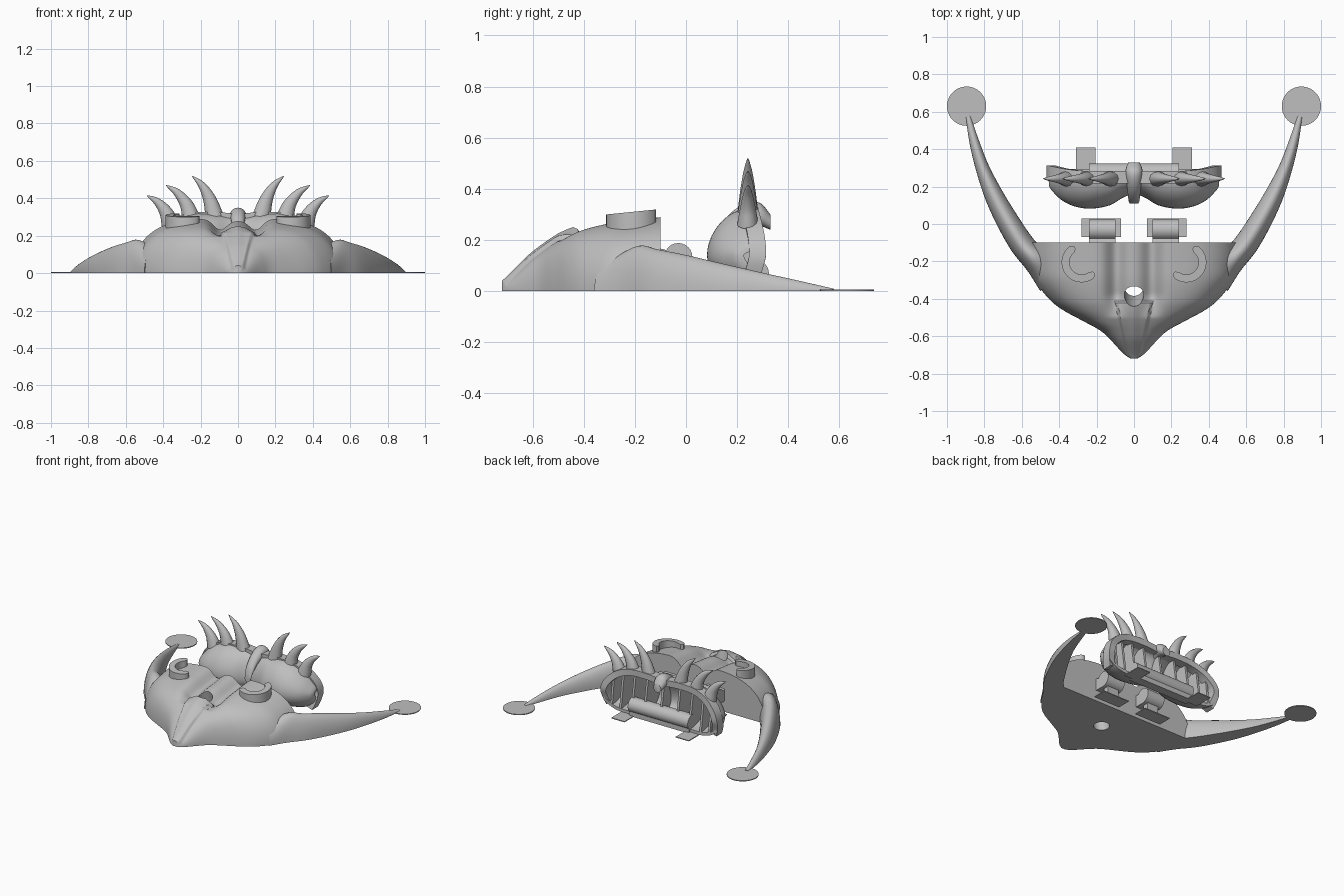
import bpy, bmesh, math
from math import sin, cos, pi, exp
from mathutils import Vector, Matrix

cube = bpy.data.objects.get("Cube")
if cube:
    bpy.data.objects.remove(cube, do_unlink=True)

grey = bpy.data.materials.new("plain_grey")
grey.use_nodes = True
grey.diffuse_color = (0.52, 0.52, 0.52, 1)
grey.node_tree.nodes["Principled BSDF"].inputs["Base Color"].default_value = grey.diffuse_color


def smooth(rows, steps):
    """Catmull-Rom resampling of rows of numbers."""
    rows = [Vector(r) for r in rows]
    ext = [rows[0] * 2 - rows[1]] + rows + [rows[-1] * 2 - rows[-2]]
    out = []
    for a, b, c, d in zip(ext, ext[1:], ext[2:], ext[3:]):
        for i in range(steps):
            t = i / steps
            out.append(b + (c - a) * (t / 2) + (a * 2 - b * 5 + c * 4 - d) * (t * t / 2)
                       + (b * 3 - a - c * 3 + d) * (t ** 3 / 2))
    return out + [rows[-1]]


def finish(name, bm, angle=40):
    bmesh.ops.recalc_face_normals(bm, faces=bm.faces)
    mesh = bpy.data.meshes.new(name)
    bm.to_mesh(mesh)
    bm.free()
    ob = bpy.data.objects.new(name, mesh)
    bpy.context.collection.objects.link(ob)
    mesh.materials.append(grey)
    shade(ob, angle)
    return ob


def shade(ob, angle=40):
    bpy.ops.object.select_all(action='DESELECT')
    ob.select_set(True)
    bpy.context.view_layer.objects.active = ob
    bpy.ops.object.shade_smooth_by_angle(angle=math.radians(angle))


def loft(name, rings, side=1):
    """Skin closed rings of points, capped at both ends; side -1 mirrors in x."""
    bm = bmesh.new()
    vs = [[bm.verts.new((p[0] * side, p[1], p[2])) for p in r] for r in rings]
    n = len(vs[0])
    for a, b in zip(vs, vs[1:]):
        for i in range(n):
            j = (i + 1) % n
            bm.faces.new((a[i], a[j], b[j], b[i]))
    bm.faces.new(vs[0])
    bm.faces.new(vs[-1])
    return finish(name, bm)


def box(name, x0, x1, y0, y1, z0, z1):
    bm = bmesh.new()
    bmesh.ops.create_cube(bm, size=1)
    for v in bm.verts:
        v.co = ((x0 + x1) / 2 + v.co.x * (x1 - x0), (y0 + y1) / 2 + v.co.y * (y1 - y0),
                (z0 + z1) / 2 + v.co.z * (z1 - z0))
    return finish(name, bm)


def cylinder(name, centre, r, depth, rot=Matrix()):
    bm = bmesh.new()
    bmesh.ops.create_cone(bm, cap_ends=True, segments=40, radius1=r, radius2=r, depth=depth,
                          matrix=Matrix.Translation(centre) @ rot)
    return finish(name, bm)


# Front shell: flat underside, two domes, valley beside a central ridge, raised nose
stations = [(-.72, .018, .012), (-.69, .06, .04), (-.62, .125, .11), (-.57, .18, .15),
            (-.52, .27, .185), (-.46, .38, .22), (-.4, .455, .245), (-.3, .53, .268),
            (-.2, .555, .28), (-.1, .565, .292)]
rings = []
for y, w, h in smooth(stations, 6):
    back = min(1, max(0, (y + .5) / .12))
    nose = .035 + .22 * (y + .72)
    ring = []
    for k in range(121):
        u = sin((k / 60 - 1) * pi / 2)
        x = abs(u * w)
        z = h * max(0, 1 - u ** 4) ** .5
        z -= back * (.06 * exp(-((x - .095) / .05) ** 2) + .012 * exp(-(x / .06) ** 2))
        if y < -.42 and abs(u) < .9:
            z += .02 * min(1, max(0, (nose - x) / .012)) + .008 * exp(-(x / .025) ** 2)
        ring.append((u * w, y, max(0, z)))
    rings.append(ring)
shell = loft("front_shell", rings)

# Slanted hole through the nose
cutter = cylinder("hole_cutter", (0, -.36, .13), .052, .6, Matrix.Rotation(.22, 4, 'X'))
cutter.hide_render = True
mod = shell.modifiers.new("hole", 'BOOLEAN')
mod.operation = 'DIFFERENCE'
mod.object = cutter
bpy.context.view_layer.objects.active = shell
bpy.ops.object.modifier_apply(modifier="hole")
bpy.data.objects.remove(cutter, do_unlink=True)
shade(shell)

# Swept arms: outer edge, inner edge, height
arm = [(.50, -.36, .40, -.12, .14), (.57, -.25, .50, -.11, .178), (.65, -.15, .545, -.07, .163),
       (.72, -.03, .62, .04, .14), (.79, .12, .70, .17, .107), (.84, .27, .775, .31, .074),
       (.877, .42, .83, .45, .042), (.90, .57, .875, .58, .01)]
# Spikes on the rear crest: centre line in x and z
spikes = [[(.125, .30), (.15, .39), (.19, .465), (.245, .52)],
          [(.25, .29), (.275, .365), (.325, .43), (.385, .47)],
          [(.36, .26), (.385, .325), (.43, .38), (.487, .415)]]

for side, word in ((1, "left"), (-1, "right")):
    rings = []
    for ox, oy, ix, iy, h in smooth(arm, 5):
        o, i = Vector((ox, oy, 0)), Vector((ix, iy, 0))
        rings.append([(o + i) / 2 + (o - i) / 2 * cos(pi * k / 18) + Vector((0, 0, h * sin(pi * k / 18)))
                      for k in range(19)])
    loft(word + "_arm", rings, side)
    cylinder(word + "_foot_disc", (side * .895, .63, .003), .105, .006)

    # C-shaped eye rim on the dome
    rings = []
    for k in range(33):
        a = math.radians(65 - 205 * k / 32)
        half = .021 * min(1, .45 + min(k, 32 - k) * .3)
        ring = []
        for r, top in ((.086 - half, 0), (.086 + half, 0), (.086 + half, 1), (.086 - half, 1)):
            x, y = .28 + r * cos(a), -.205 + r * sin(a)
            ring.append((x, y, .31 + .1 * (y + .21) if top else .2))
        rings.append(ring)
    loft(word + "_eye_rim", rings, side)

    # Hinge knuckle with arm, leg and base plate
    profile = [(-.12, .08), (-.12, .17), (-.085, .163)]
    profile += [(-.03 + .055 * cos(a), .133 + .055 * sin(a))
                for a in [math.radians(150 - 15 * k) for k in range(17)]]
    loft(word + "_hinge_knuckle", [[(x, y, z) for y, z in profile] for x in (.1, .24)], side)
    x0, x1 = sorted((side * .125, side * .215))
    box(word + "_hinge_leg", x0, x1, -.05, -.01, 0, .1)
    x0, x1 = sorted((side * .07, side * .28))
    box(word + "_hinge_plate", x0, x1, -.07, .03, 0, .006)

    # Rear tab
    x0, x1 = sorted((side * .205, side * .31))
    box(word + "_rear_tab", x0, x1, .27, .41, 0, .006)

    for n, path in enumerate(spikes):
        pts = smooth(path, 5)
        rings = []
        for k, p in enumerate(pts):
            t = k / (len(pts) - 1)
            d = (pts[min(k + 1, len(pts) - 1)] - pts[max(k - 1, 0)]).normalized()
            r = .048 * (1 - t) ** .8 + .001
            rings.append([(p.x + d.y * r * cos(a), .242 + .85 * r * sin(a), p.y - d.x * r * cos(a))
                          for a in [2 * pi * j / 12 for j in range(12)]])
        loft(f"{word}_spike_{n + 1}", rings, side)

# Rear hood: two hollow lobes open to the back (x, front y, top z, bottom z)
half_hood = [(0, .16, .30, .03), (.06, .14, .305, .02), (.13, .10, .315, .01), (.23, .082, .32, .005),
             (.32, .095, .295, .005), (.39, .13, .25, .02), (.44, .18, .20, .05), (.455, .205, .18, .07)]
hood = [(-x, a, b, c) for x, a, b, c in half_hood[:0:-1]] + half_hood


def hood_arc(front, top, bottom, inset, n=22):
    pts = []
    for k in range(n + 1):
        a = pi * (k / n - .5)
        z = .14 + sin(a) * ((top - .14 if a > 0 else .14 - bottom) - inset)
        rim = .245 + .05 * min(1, max(0, (.32 - z) / .16))
        f = front + inset
        pts.append((f + (rim - f) * (1 - cos(a)), z))
    return pts


rings = []
for x, f, t, b in smooth(hood, 5):
    ring = hood_arc(f, t, b, 0) + hood_arc(f, t, b, .022)[::-1]
    rings.append([(x, y, z) for y, z in ring])
loft("rear_hood", rings)

# Ribs dividing the inside of the hood
for row in smooth(half_hood, 1)[2:6:1] + [Vector(half_hood[0])]:
    for side in ((1, -1) if row[0] else (1,)):
        arc = hood_arc(row[1], row[2], row[3], .012)
        loft("hood_rib", [[(side * row[0] + o, y, z) for y, z in arc] for o in (-.008, .008)])

# Crest band following the rim of the hood
half_band = [(0, .25, .295), (.12, .25, .305), (.25, .25, .30), (.35, .26, .265), (.42, .275, .2),
             (.445, .28, .14), (.44, .265, .085), (.42, .25, .03)]
path = smooth([(-x, y, z) for x, y, z in half_band[:0:-1]] + half_band, 5)
rings = []
for k, p in enumerate(path):
    d = path[min(k + 1, len(path) - 1)] - path[max(k - 1, 0)]
    out = Vector((-d.z, 0, d.x)).normalized() * .022
    deep = Vector((0, .033, 0))
    rings.append([p + out + deep, p + out - deep, p - out - deep, p - out + deep])
loft("crest_band", rings)

# Central ridge tube over the hood
rings = []
for y, z, r in smooth([(.33, .27, .03), (.29, .30, .045), (.24, .303, .042), (.18, .275, .035),
                       (.13, .22, .03), (.11, .17, .024)], 4):
    rings.append([(r * cos(a), y, z + r * sin(a)) for a in [2 * pi * j / 20 for j in range(20)]])
loft("hood_ridge", rings)

# Hinge rod at the rear with its flat base
cylinder("hinge_rod", (0, .272, .07), .052, .48, Matrix.Rotation(pi / 2, 4, 'Y'))
box("hinge_rod_base", -.24, .24, .245, .31, 0, .06)
